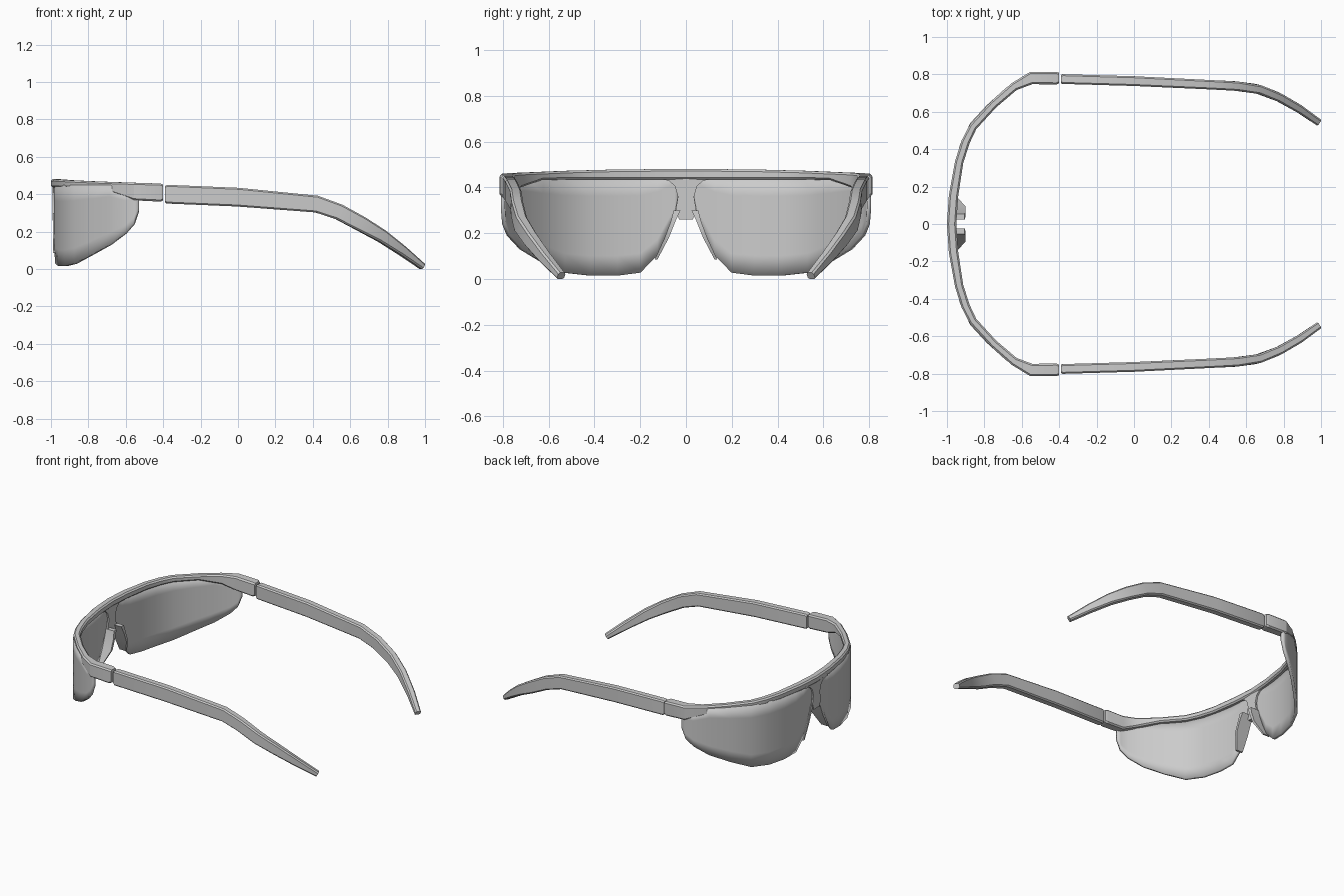
import bpy, bmesh
from mathutils import Vector

if "Cube" in bpy.data.objects:
    bpy.data.objects.remove(bpy.data.objects["Cube"])


def finish(name, verts, faces, angle=30, thickness=0):
    """Make a mesh object for the +y half and mirror it across y = 0."""
    me = bpy.data.meshes.new(name)
    me.from_pydata(verts, [], faces)
    bm = bmesh.new()
    bm.from_mesh(me)
    bmesh.ops.recalc_face_normals(bm, faces=bm.faces)
    bm.to_mesh(me)
    bm.free()
    ob = bpy.data.objects.new(name, me)
    bpy.context.collection.objects.link(ob)
    if thickness:
        s = ob.modifiers.new("thickness", 'SOLIDIFY')
        s.thickness = thickness
        s.offset = 0
    m = ob.modifiers.new("mirror", 'MIRROR')
    m.use_axis = (False, True, False)
    m.use_clip = True
    m.merge_threshold = 0.0005
    bpy.ops.object.select_all(action='DESELECT')
    ob.select_set(True)
    bpy.context.view_layer.objects.active = ob
    bpy.ops.object.shade_smooth_by_angle(angle=angle * 3.14159 / 180)
    return ob


def sweep(name, stations, chamfer, open_start=False):
    """Sweep a chamfered rectangle through (x, y, z, half width, half height)."""
    pts = [Vector(s[:3]) for s in stations]
    n = len(pts)
    verts, faces = [], []
    for i, (p, s) in enumerate(zip(pts, stations)):
        t = (pts[min(i + 1, n - 1)] - pts[max(i - 1, 0)])
        if open_start:
            t.z = 0
            if i == 0:
                t = Vector((0, 1, 0))
        if i == n - 1 and open_start:
            t = Vector((1, 0, 0))
        t.normalize()
        side = t.cross(Vector((0, 0, 1))).normalized()
        up = side.cross(t)
        w, h = s[3], s[4]
        c = min(chamfer, w * 0.6, h * 0.6)
        for a, b in ((w, h - c), (w - c, h), (c - w, h), (-w, h - c),
                     (-w, c - h), (c - w, -h), (w - c, -h), (w, c - h)):
            verts.append(p + side * a + up * b)
    for i in range(n - 1):
        for k in range(8):
            j = (k + 1) % 8
            faces.append((i * 8 + k, i * 8 + j, i * 8 + 8 + j, i * 8 + 8 + k))
    faces.append(range((n - 1) * 8, n * 8))
    if not open_start:
        faces.append(range(8))
    return finish(name, verts, faces)


# Brow frame: x, y, thickness, top, bottom
brow = [(-.975, 0, .05, .48, .435), (-.965, .15, .05, .48, .435),
        (-.935, .33, .045, .478, .435), (-.90, .44, .045, .475, .435),
        (-.86, .52, .042, .473, .435), (-.75, .64, .042, .468, .432),
        (-.64, .735, .045, .464, .40), (-.55, .78, .066, .461, .367),
        (-.415, .78, .068, .457, .36), (-.40, .78, .056, .452, .366)]
sweep("brow_frame", [(x, y, (a + b) / 2, t / 2, (a - b) / 2)
                     for x, y, t, a, b in brow], .009, True)

# Temple arms curving down and inward behind the ear
arm = [(-.39, .775, .40, .022, .044), (-.38, .775, .40, .026, .05),
       (0, .764, .384, .026, .05), (.42, .744, .347, .025, .045),
       (.54, .738, .305, .025, .042), (.66, .722, .24, .024, .04),
       (.77, .680, .175, .023, .034), (.88, .618, .096, .022, .026),
       (.985, .545, .014, .019, .017)]
sweep("temple_arm", arm, .008)

# Wraparound lenses: x, y, lower edge
rim = [(-.975, .033, .37), (-.975, .05, .275), (-.974, .125, .105),
       (-.968, .2, .028), (-.952, .3, .015), (-.922, .42, .015),
       (-.868, .535, .028), (-.78, .63, .075), (-.68, .72, .13),
       (-.60, .775, .19), (-.555, .795, .24), (-.53, .80, .31)]
rows = 5
verts, faces = [], []
for x, y, low in rim:
    top = .45 if x < -.65 else .41
    verts += [(x, y, low + (top - low) * r / rows) for r in range(rows + 1)]
for i in range(len(rim) - 1):
    for r in range(rows):
        a = i * (rows + 1) + r
        faces.append((a, a + 1, a + rows + 2, a + rows + 1))
finish("lens", verts, faces, 35, .018)

# Centre bridge dropping from the brow between the lenses
prof = [(0, .45), (.12, .45), (.12, .437), (.075, .43), (.048, .405),
        (.035, .36), (.045, .30), (.03, .26), (0, .26)]
n = len(prof)
verts = [(x, y, z) for x in (-.993, -.955) for y, z in prof]
faces = [range(n), range(n, 2 * n)]
faces += [(k, k + 1, k + 1 + n, k + n) for k in range(n - 1)]
finish("bridge", verts, faces)

# Nose pads: slanted wedges along the inner lens edges
verts = []
for y, z, back, t in ((.024, .30, -.905, .03), (.045, .255, -.90, .02),
                      (.075, .18, -.90, .018), (.125, .085, -.94, .012)):
    verts += [(-.988, y, z), (-.988, y + t, z), (back, y + t, z), (back, y, z)]
faces = [(0, 1, 2, 3), (12, 13, 14, 15)]
for i in range(3):
    for k in range(4):
        j = (k + 1) % 4
        faces.append((i * 4 + k, i * 4 + j, i * 4 + 4 + j, i * 4 + 4 + k))
finish("nose_pad", verts, faces)
